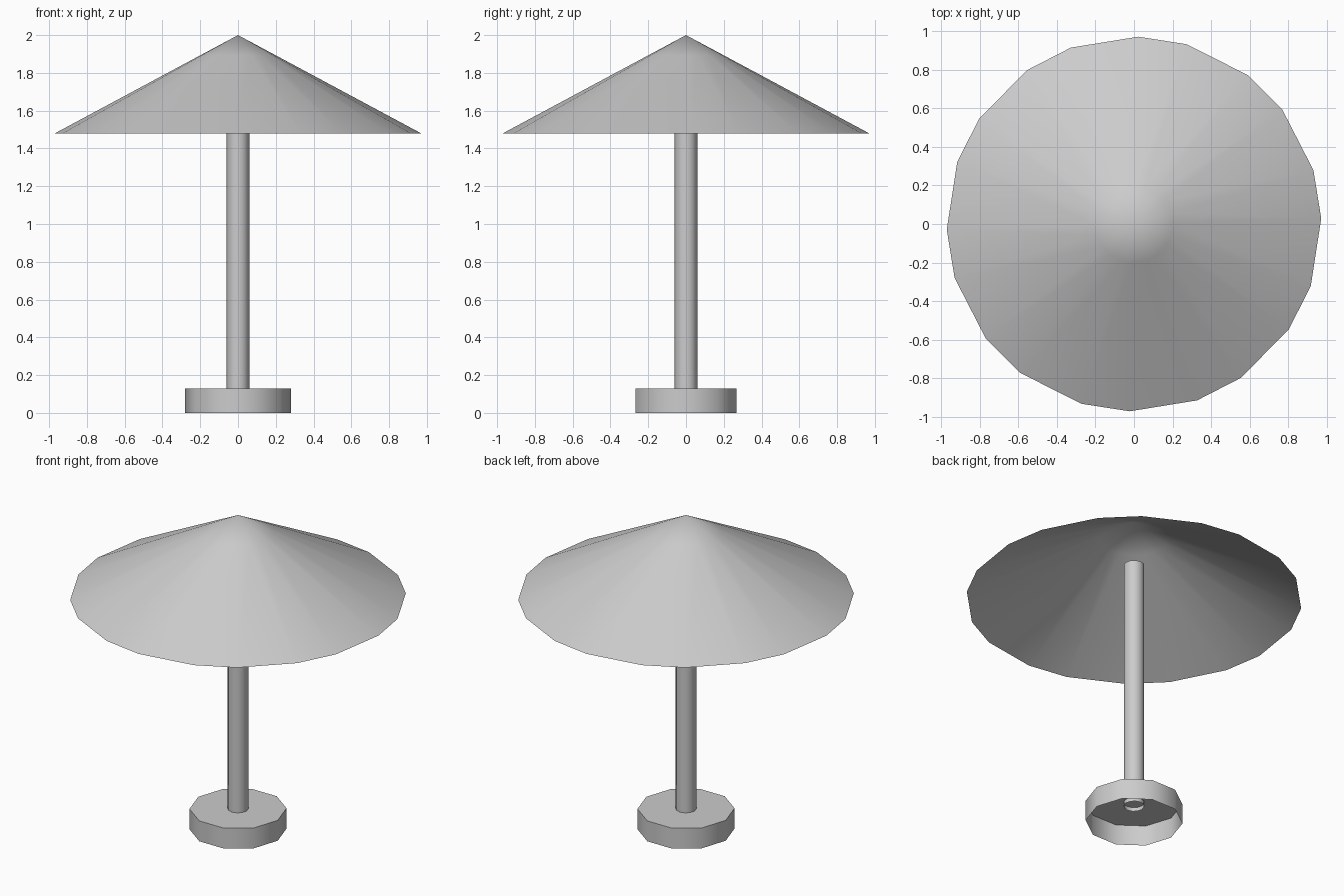
import bpy, bmesh, math

cube = bpy.data.objects.get("Cube")
if cube:
    bpy.data.objects.remove(cube, do_unlink=True)

grey = bpy.data.materials.new("light_grey")
grey.use_nodes = True
colour = (0.6, 0.6, 0.6, 1)
grey.diffuse_color = colour
grey.node_tree.nodes["Principled BSDF"].inputs["Base Color"].default_value = colour


def lathe(name, profile, angles, smooth_deg):
    """Open shell swept through the angles; a zero radius makes a single tip."""
    bm = bmesh.new()
    rings = []
    for r, z in profile:
        if r == 0:
            rings.append([bm.verts.new((0, 0, z))] * len(angles))
        else:
            rings.append([bm.verts.new((r * math.cos(a), r * math.sin(a), z))
                          for a in angles])
    n = len(angles)
    for low, high in zip(rings, rings[1:]):
        for i in range(n):
            j = (i + 1) % n
            corners = [low[i], low[j], high[j], high[i]]
            bm.faces.new(list(dict.fromkeys(corners)))
    mesh = bpy.data.meshes.new(name)
    bm.to_mesh(mesh)
    bm.free()
    mesh.materials.append(grey)
    obj = bpy.data.objects.new(name, mesh)
    bpy.context.collection.objects.link(obj)
    bpy.ops.object.select_all(action='DESELECT')
    obj.select_set(True)
    bpy.context.view_layer.objects.active = obj
    bpy.ops.object.shade_smooth_by_angle(angle=math.radians(smooth_deg))
    return obj


def even(count):
    return [math.tau * i / count for i in range(count)]


# Canopy: thin cone whose rim corners come in alternating wide and narrow steps
rim = [math.radians(36 * k + step) for k in range(10) for step in (1.7, 16.7)]
lathe("canopy", [(0.97, 1.48), (0.2, 1.893), (0, 2)], rim, 80)

# Pole: slim open tube ending under the canopy
lathe("pole", [(0.06, 0.105), (0.06, 1.71)], even(12), 60)

# Base: ten-sided foot, closed on top and open underneath
lathe("base", [(0.28, 0), (0.28, 0.13), (0, 0.13)], even(10), 50)
